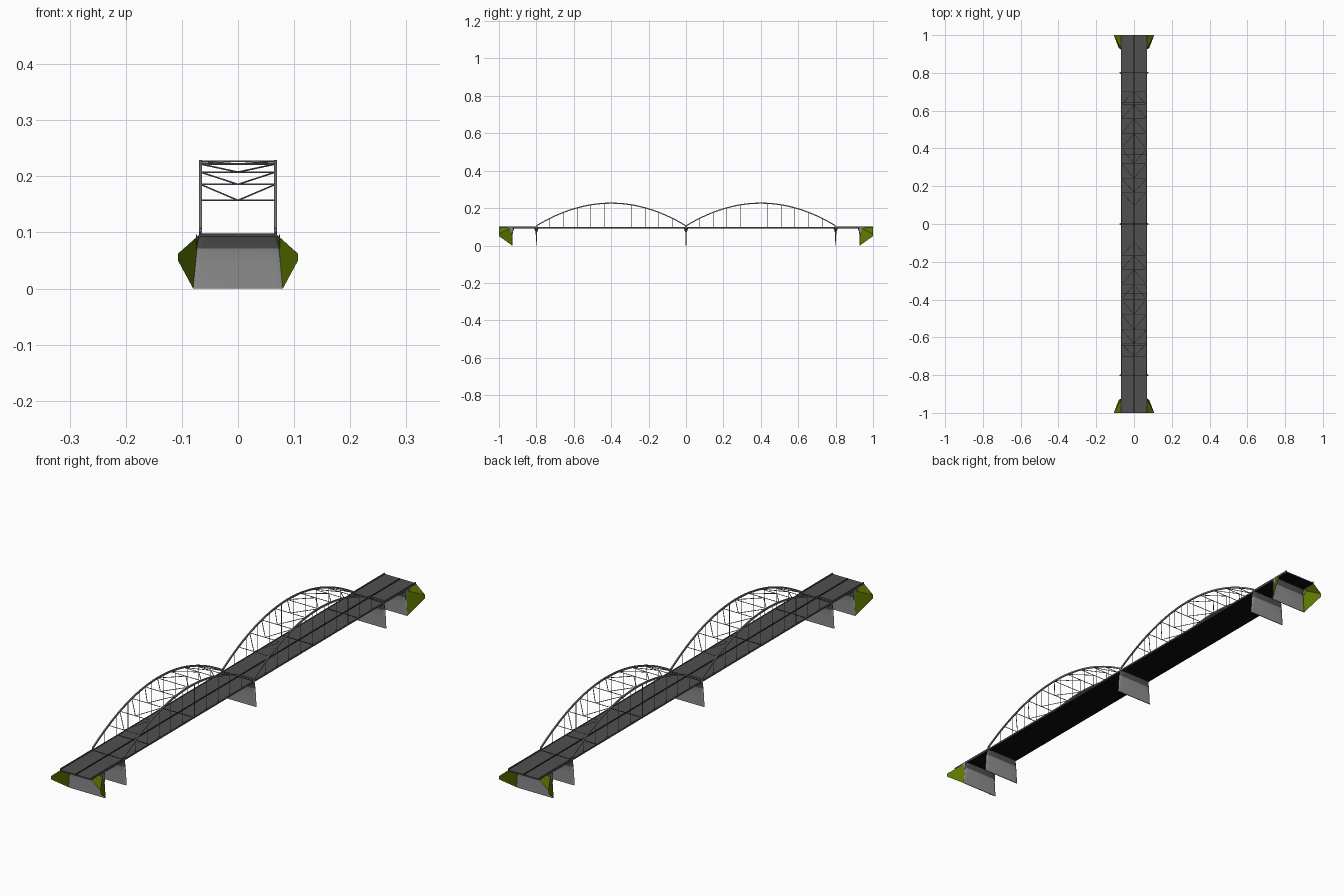
import bpy, bmesh, math
from mathutils import Vector

if "Cube" in bpy.data.objects:
    bpy.data.objects.remove(bpy.data.objects["Cube"])


def material(name, color):
    m = bpy.data.materials.new(name)
    m.diffuse_color = (*color, 1)
    m.use_nodes = True
    m.node_tree.nodes["Principled BSDF"].inputs["Base Color"].default_value = m.diffuse_color
    return m


CONCRETE = material("concrete grey", (0.27, 0.27, 0.27))
ASPHALT = material("asphalt grey", (0.08, 0.08, 0.08))
STEEL = material("steel grey", (0.21, 0.21, 0.21))
BLACK = material("dark joint", (0.004, 0.004, 0.004))
GRASS = material("grass green", (0.11, 0.19, 0.0))


def finish(name, bm, mats, smooth=False, recalc=True):
    if recalc:
        bmesh.ops.recalc_face_normals(bm, faces=bm.faces)
    me = bpy.data.meshes.new(name)
    bm.to_mesh(me)
    bm.free()
    for m in (mats if isinstance(mats, tuple) else (mats,)):
        me.materials.append(m)
    if smooth:
        me.shade_smooth()
        me.set_sharp_from_angle(angle=math.radians(35))
    ob = bpy.data.objects.new(name, me)
    bpy.context.collection.objects.link(ob)
    return ob


def add_box(bm, x0, x1, y0, y1, z0, z1):
    vs = bmesh.ops.create_cube(bm, size=1)["verts"]
    for v in vs:
        v.co = Vector(((x0 + x1) / 2 + v.co.x * (x1 - x0),
                       (y0 + y1) / 2 + v.co.y * (y1 - y0),
                       (z0 + z1) / 2 + v.co.z * (z1 - z0)))


def add_bar(bm, a, b, r, sides=4):
    a, b = Vector(a), Vector(b)
    d = b - a
    rot = d.to_track_quat('Z', 'Y')
    vs = bmesh.ops.create_cone(bm, cap_ends=True, segments=sides, radius1=r,
                               radius2=r, depth=d.length)["verts"]
    for v in vs:
        v.co = rot @ v.co + (a + b) / 2


def loft(bm, rings):
    loops = [[bm.verts.new(p) for p in ring] for ring in rings]
    n = len(loops[0])
    for lo, hi in zip(loops, loops[1:]):
        for i in range(n):
            j = (i + 1) % n
            bm.faces.new((lo[i], lo[j], hi[j], hi[i]))
    bm.faces.new(loops[0][::-1])
    bm.faces.new(loops[-1])


# Wall pier: rounded ends, concave sides, darker flared head
def pier(name, y, z0):
    bm = bmesh.new()
    rings = []
    for z, hx, hy in ((z0, 0.080, 0.0015), (0.042, 0.0775, 0.0025),
                      (0.071, 0.0755, 0.004), (0.093, 0.069, 0.012)):
        ring = []
        for s in (1, -1):
            for k in range(7):
                a = math.pi * (k / 6 - 0.5)
                ring.append((s * (hx - 0.012 + 0.012 * math.cos(a)),
                             y + s * hy * math.sin(a), z))
        rings.append(ring)
    loft(bm, rings)
    for f in bm.faces:
        f.material_index = 1 if f.calc_center_median().z > 0.072 else 0
    finish(name, bm, (CONCRETE, ASPHALT), smooth=True)


pier("pier_middle", 0, 0.0)
for s, side in ((-1, "front"), (1, "back")):
    pier("pier_" + side, 0.8 * s, 0.0)
    pier("abutment_wall_" + side, 0.93 * s, 0.0)

    # Grass slopes and small concrete wing plates beside each abutment
    bm = bmesh.new()
    wing = bmesh.new()
    for m in (-1, 1):
        top_in, top_end, out_hi, out_lo, foot = [
            bm.verts.new((x * m, y * s, z)) for x, y, z in (
                (0.069, 0.93, 0.096), (0.067, 1, 0.096), (0.107, 1, 0.062),
                (0.107, 1, 0.05), (0.080, 0.93, 0.0))]
        faces = [bm.faces.new(f) for f in ((top_in, top_end, out_hi),
                 (top_in, out_hi, foot), (out_hi, out_lo, foot))]
        for f in faces:
            f.normal_update()
            if f.normal.x * m < 0:
                f.normal_flip()
        ring = [(0.926, 0.096), (0.955, 0.096), (0.926, 0.06)]
        loft(wing, [[(x * m, y * s, z) for y, z in ring] for x in (0.073, 0.0745)])
    finish("grass_slope_" + side, bm, GRASS, recalc=False)
    finish("wing_wall_" + side, wing, CONCRETE)

# Roadway slab and dark girder underneath
bm = bmesh.new()
add_box(bm, -0.068, 0.068, -1, 1, 0.0935, 0.0975)
finish("road_deck", bm, ASPHALT)
bm = bmesh.new()
add_box(bm, -0.066, 0.066, -0.925, 0.925, 0.091, 0.0935)
for s in (-1, 1):
    y0, y1 = sorted((0.93 * s, s))
    add_box(bm, -0.066, 0.066, y0, y1, 0.0925, 0.0935)
finish("deck_girder", bm, BLACK)

# Median line and expansion joints
bm = bmesh.new()
add_box(bm, -0.003, 0.003, -1, 1, 0.096, 0.0983)
for y in (0, 0.37, 0.645, 0.8):
    for s in ((1, -1) if y else (1,)):
        add_box(bm, -0.067, 0.067, y * s - 0.0018, y * s + 0.0018, 0.096, 0.0981)
finish("median_and_joints", bm, BLACK)

# Edge beams along the deck, taller on the approaches
bm = bmesh.new()
for m in (-1, 1):
    add_box(bm, m * 0.067 - 0.0015, m * 0.067 + 0.0015, -0.8, 0.8, 0.093, 0.0995)
    for s in (-1, 1):
        y0, y1 = sorted((0.8 * s, 1.0 * s))
        add_box(bm, m * 0.067 - 0.0015, m * 0.067 + 0.0015, y0, y1, 0.094, 0.102)
finish("edge_beams", bm, ASPHALT)


def arch_z(off):
    return 0.105 + 0.1215 * (1 - (off / 0.4) ** 2)


for c, side in ((-0.4, "front"), (0.4, "back")):
    # Pair of parabolic arch ribs
    bm = bmesh.new()
    for m in (-1, 1):
        rings = []
        for k in range(33):
            off = -0.4 + 0.8 * k / 32
            t = Vector((0, 1, -2 * 0.1215 * off / 0.16)).normalized()
            n = Vector((0, -t.z, t.y)) * 0.003
            p = Vector((m * 0.067, c + off, arch_z(off)))
            w = Vector((0.0024, 0, 0))
            rings.append([p - w - n, p + w - n, p + w + n, p - w + n])
        loft(bm, rings)
        for off in (-0.397, 0.397):  # feet
            add_box(bm, m * 0.067 - 0.0024, m * 0.067 + 0.0024,
                    c + off - 0.003, c + off + 0.003, 0.096, 0.108)
    finish("arch_ribs_" + side, bm, STEEL, smooth=True)

    # Vertical hangers
    bm = bmesh.new()
    for m in (-1, 1):
        for k in range(1, 11):
            off = -0.4 + 0.8 * k / 11
            add_bar(bm, (m * 0.067, c + off, 0.097),
                    (m * 0.067, c + off, arch_z(off)), 0.0012)
    finish("hangers_" + side, bm, STEEL)

    # Cross struts and K bracing between the ribs
    bm = bmesh.new()
    offs = [0, 0.078, 0.158, 0.232, 0.302]
    for s in (-1, 1):
        for i, o in enumerate(offs):
            y, z = c + s * o, arch_z(o)
            if i or s > 0:
                add_bar(bm, (-0.067, y, z), (0.067, y, z), 0.0014, 6)
            if i:
                up = offs[i - 1]
                for m in (-1, 1):
                    add_bar(bm, (0, y, z),
                            (m * 0.067, c + s * up, arch_z(up)), 0.0014, 6)
    finish("top_bracing_" + side, bm, STEEL)
